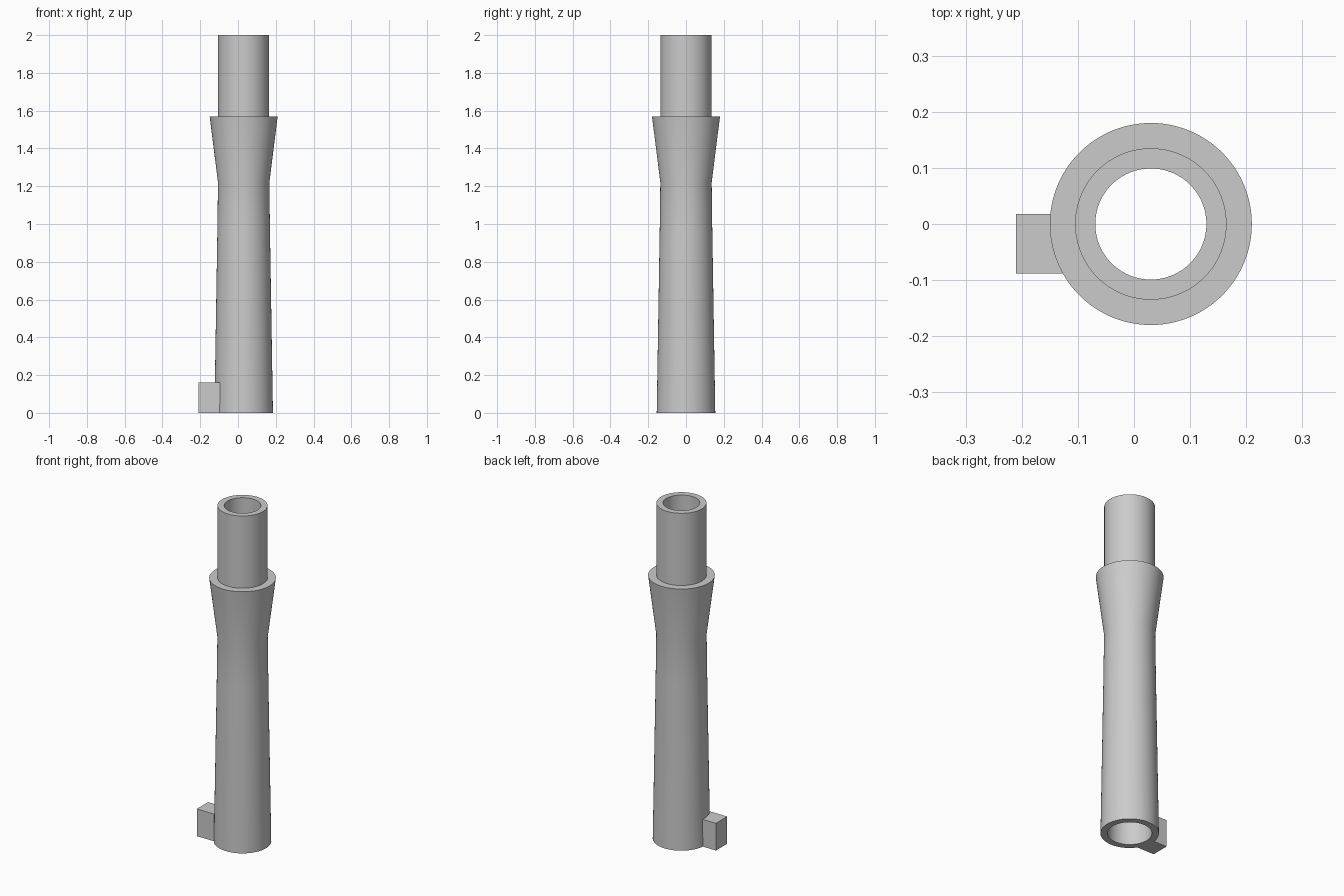
import bpy, bmesh, math

cube = bpy.data.objects.get("Cube")
if cube:
    bpy.data.objects.remove(cube, do_unlink=True)

grey = bpy.data.materials.new("plain grey")
grey.use_nodes = True
colour = (0.6, 0.6, 0.6, 1)
grey.diffuse_color = colour
grey.node_tree.nodes["Principled BSDF"].inputs["Base Color"].default_value = colour

AXIS_X = 0.03
SIDES = 96


def finish(bm, name):
    bmesh.ops.recalc_face_normals(bm, faces=bm.faces[:])
    mesh = bpy.data.meshes.new(name)
    bm.to_mesh(mesh)
    bm.free()
    mesh.materials.append(grey)
    obj = bpy.data.objects.new(name, mesh)
    bpy.context.collection.objects.link(obj)
    return obj


def lathe(name, profile):
    """Spin a closed (radius, height) outline around the tube axis."""
    bm = bmesh.new()
    verts = [bm.verts.new((AXIS_X + r, 0, z)) for r, z in profile]
    edges = [bm.edges.new((a, b)) for a, b in zip(verts, verts[1:] + verts[:1])]
    bmesh.ops.spin(bm, geom=verts + edges, cent=(AXIS_X, 0, 0), axis=(0, 0, 1),
                   angle=math.tau, steps=SIDES)
    bmesh.ops.remove_doubles(bm, verts=bm.verts[:], dist=1e-5)
    return finish(bm, name)


# Hollow tube: tapered body, flared collar, straight neck, open bore
tube = lathe("hollow_tube", [
    (0.155, 0), (0.139, 0.98), (0.136, 1.22), (0.18, 1.57),
    (0.135, 1.57), (0.135, 2), (0.099, 2), (0.099, 1.22), (0.118, 0),
])
bpy.context.view_layer.objects.active = tube
tube.select_set(True)
bpy.ops.object.shade_smooth_by_angle(angle=math.radians(30))

# Small block at the foot, its inner end buried in the tube wall
bm = bmesh.new()
bmesh.ops.create_cube(bm, size=1)
lo, hi = (-0.21, -0.088, 0), (-0.096, 0.018, 0.162)
for v in bm.verts:
    v.co = [a if c < 0 else b for c, a, b in zip(v.co, lo, hi)]
finish(bm, "foot_block")
